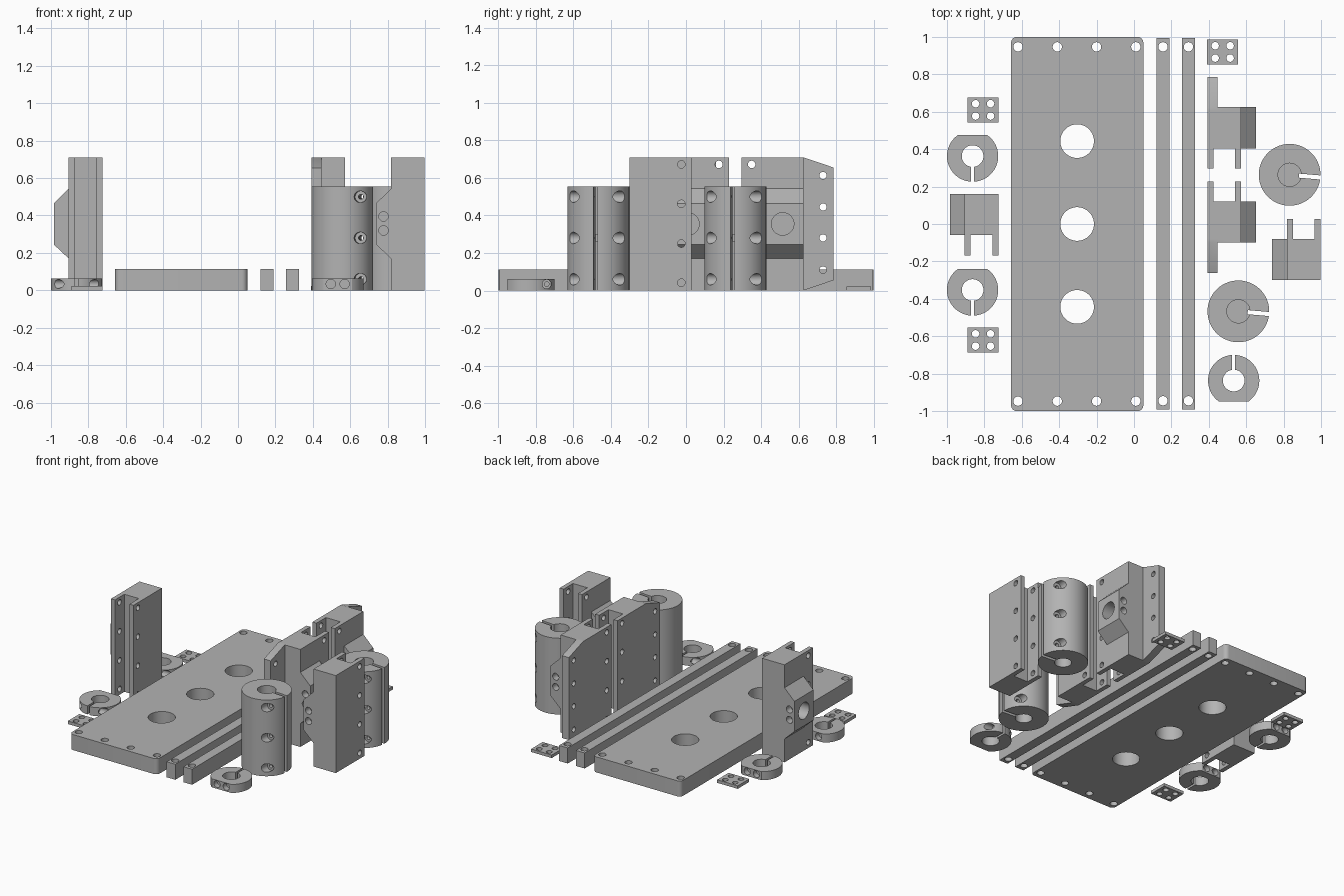
import bpy, bmesh, math
from mathutils import Matrix, Vector

if "Cube" in bpy.data.objects:
    bpy.data.objects.remove(bpy.data.objects["Cube"])

grey = bpy.data.materials.new("machined grey")
grey.diffuse_color = (0.45, 0.45, 0.45, 1)
grey.use_nodes = True
grey.node_tree.nodes["Principled BSDF"].inputs["Base Color"].default_value = grey.diffuse_color


def prism(name, pts, lo, hi, axis="z"):
    """Extrude a closed 2D outline along an axis (z: xy outline, y: xz, x: yz)."""
    place = {"z": lambda a, b, h: (a, b, h), "y": lambda a, b, h: (a, h, b),
             "x": lambda a, b, h: (h, a, b)}[axis]
    bm = bmesh.new()
    face = bm.faces.new([bm.verts.new(place(a, b, lo)) for a, b in pts])
    ext = bmesh.ops.extrude_face_region(bm, geom=[face])
    moved = [v for v in ext["geom"] if isinstance(v, bmesh.types.BMVert)]
    bmesh.ops.translate(bm, verts=moved, vec=Vector(place(0, 0, hi - lo)))
    bmesh.ops.recalc_face_normals(bm, faces=bm.faces)
    me = bpy.data.meshes.new(name)
    bm.to_mesh(me)
    bm.free()
    me.materials.append(grey)
    ob = bpy.data.objects.new(name, me)
    bpy.context.collection.objects.link(ob)
    return ob


def box(name, x0, x1, y0, y1, z0, z1):
    return prism(name, [(x0, y0), (x1, y0), (x1, y1), (x0, y1)], z0, z1)


def rod(name, a, b, r, lo, hi, axis="z", n=24):
    pts = [(a + r * math.cos(2 * math.pi * (i + .5) / n),
            b + r * math.sin(2 * math.pi * (i + .5) / n)) for i in range(n)]
    return prism(name, pts, lo, hi, axis)


def combine(ob, others, op="DIFFERENCE"):
    """Apply booleans one after another and drop the helper objects."""
    for o in others:
        m = ob.modifiers.new("cut", "BOOLEAN")
        m.operation, m.solver, m.object = op, "EXACT", o
    bpy.context.view_layer.update()
    dg = bpy.context.evaluated_depsgraph_get()
    me = bpy.data.meshes.new_from_object(ob.evaluated_get(dg))
    ob.modifiers.clear()
    ob.data = me
    for o in others:
        bpy.data.objects.remove(o)
    return ob


def place(ob, x, y, sx=1, sy=1, turn=0):
    """Move a part into position, optionally mirrored or turned about z."""
    ob.data.transform(Matrix.Translation((x, y, 0)) @ Matrix.Rotation(turn, 4, "Z")
                      @ Matrix.Diagonal((sx, sy, 1, 1)))
    if sx * sy < 0:
        ob.data.flip_normals()


# Base plate with rounded corners, three large bores and end screw holes
corners = []
for cx, cy, a0 in ((.02, .97, 0), (-.627, .97, 90), (-.627, -.97, 180), (.02, -.97, 270)):
    for k in range(7):
        a = math.radians(a0 + 15 * k)
        corners.append((cx + .03 * math.cos(a), cy + .03 * math.sin(a)))
plate = prism("base_plate", corners, 0, .113)
holes = [rod("hole", -.304, y, .09, -.1, .3, n=48) for y in (-.443, 0, .443)]
holes += [rod("hole", x, y, .025, -.1, .3) for x in (-.62, -.41, -.2, .01) for y in (-.947, .947)]
combine(plate, holes)

# Two long spacer bars
for i, x in enumerate((.155, .291)):
    bar = box(f"spacer_bar_{i + 1}", x - .035, x + .035, -.993, .995, 0, .113)
    combine(bar, [rod("hole", x, y, .025, -.1, .3) for y in (-.945, .947)])

# Small four-hole tabs
for i, (x, y) in enumerate(((-.807, .61), (-.807, -.62), (.474, .92))):
    tab = box(f"nut_tab_{i + 1}", -.083, .083, -.066, .066, 0, .022)
    combine(tab, [rod("hole", a, b, .02, -.1, .1) for a in (-.04, .04) for b in (-.033, .033)])
    place(tab, x, y)


# Split clamp collars: slit towards -y, flat with two screw holes on +y
def collar(name, x, y, sy):
    ob = rod(name, 0, 0, .137, 0, .062, n=64)
    combine(ob, [box("flat", -.2, .2, .113, .3, -.1, .2),
                 rod("bore", 0, 0, .058, -.1, .2, n=40),
                 box("slit", -.008, .008, -.2, -.03, -.1, .2),
                 rod("screw", -.095, .034, .012, -.2, .2, "x"),
                 rod("head", -.095, .034, .024, .05, .2, "x"),
                 rod("nut", -.095, .034, .024, -.2, -.05, "x"),
                 rod("set", -.037, .034, .025, .075, .2, "y"),
                 rod("set", .037, .034, .025, .075, .2, "y")])
    place(ob, x, y, 1, sy)


collar("clamp_collar_1", -.863, .363, 1)
collar("clamp_collar_2", -.863, -.353, 1)
collar("clamp_collar_3", .533, -.837, -1)


# Tall split couplers: slit towards +x, three clamp screws across it
def coupler(name, x, y):
    ob = rod(name, 0, 0, .165, 0, .555, n=96)
    cuts = [rod("bore", 0, 0, .062, .3, .7, n=40),
            rod("bore", 0, 0, .056, -.1, .26, n=40),
            box("slit", .05, .3, -.011, .011, -.1, .7)]
    for z in (.06, .28, .5):
        cuts += [rod("screw", .107, z, .013, -.3, .3, "y"),
                 rod("head", .107, z, .031, .085, .3, "y"),
                 rod("head", .107, z, .031, -.3, -.085, "y")]
    combine(ob, cuts)
    place(ob, x, y, turn=math.radians(-5))


coupler("split_coupler_1", .832, .263)
coupler("split_coupler_2", .558, -.467)


# Carriage brackets: block with bored boss on +x, two rails on -y, optional wing on +y
def bracket(name, x, y, sx, sy, wing):
    ob = prism(name, [(0, 0), (.18, 0), (.18, .17), (.26, .245), (.26, .465), (.18, .543),
                      (.18, .71), (0, .71)], 0, .22, "y")
    adds = [box("rail", 0, .032, -.108, .02, 0, .71), box("rail", .148, .18, -.108, .02, 0, .71)]
    if wing:
        adds.append(prism("wing", [(.2, 0), (.22, 0), (.382, .055), (.382, .655),
                                   (.22, .71), (.2, .71)], 0, .055, "x"))
    combine(ob, adds, "UNION")
    cuts = [rod("bore", .11, .355, .06, .13, .4, "x", 40)]
    cuts += [rod("set", .22, z, .025, .17, .3, "y") for z in (.32, .395)]
    cuts += [rod("hole", -.055, z, .02, -.1, .3, "x") for z in (.042, .25, .462, .672)]
    if wing:
        cuts += [rod("hole", .325, z, .019, -.1, .1, "x") for z in (.11, .28, .445, .613)]
    combine(ob, cuts)
    place(ob, x, y, sx, sy)


bracket("winged_bracket_back", .392, .405, 1, 1, True)
bracket("winged_bracket_front", .392, .12, 1, -1, True)
bracket("plain_bracket_left", -.725, -.06, -1, 1, False)
bracket("plain_bracket_right", .998, -.08, -1, -1, False)

# Smooth round walls, keep machined edges sharp
for ob in bpy.data.objects:
    ob.select_set(True)
bpy.context.view_layer.objects.active = plate
bpy.ops.object.shade_smooth_by_angle(angle=math.radians(30))
